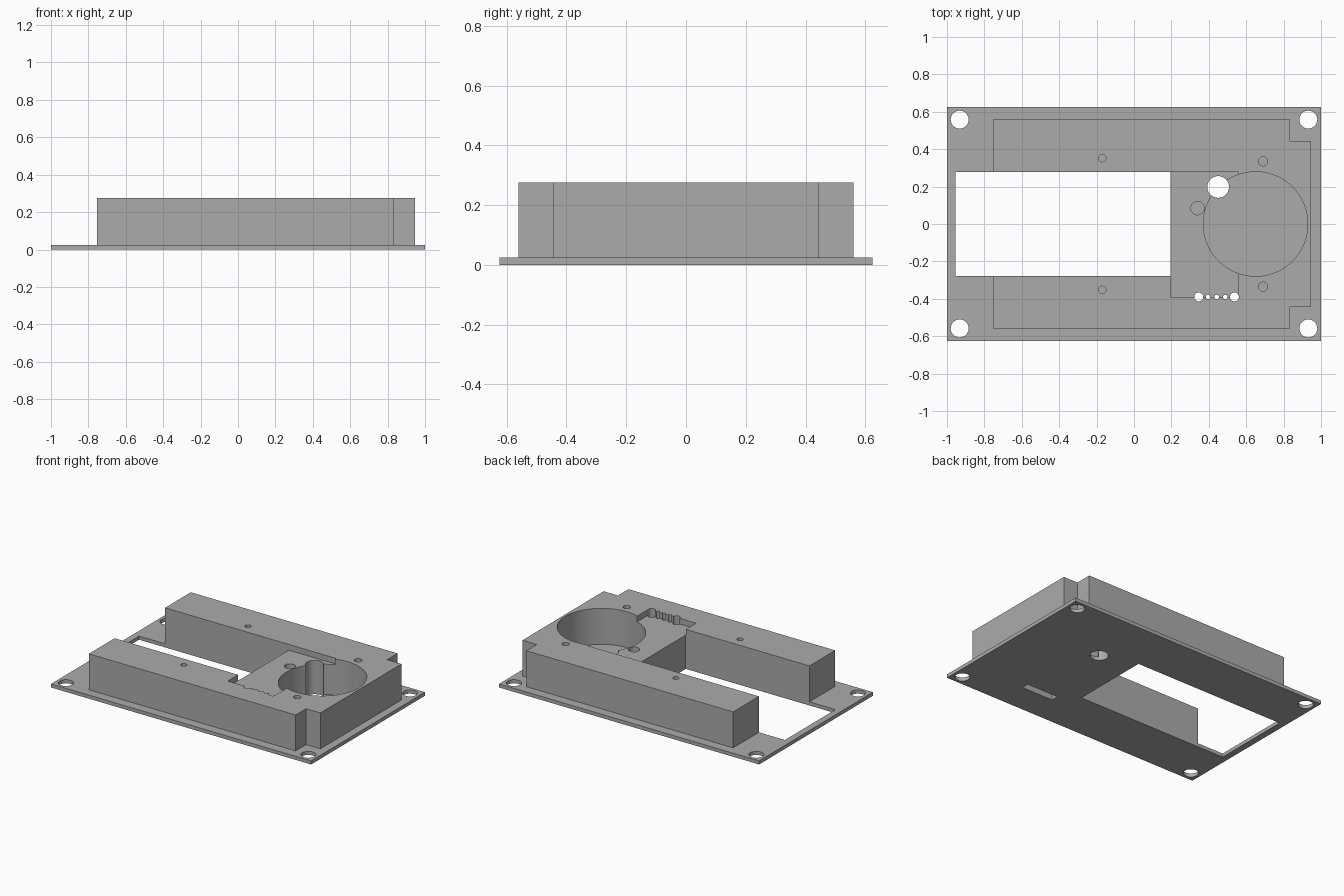
import bpy, bmesh, math

cube = bpy.data.objects.get("Cube")
if cube:
    bpy.data.objects.remove(cube, do_unlink=True)

grey = bpy.data.materials.new("plain grey")
grey.use_nodes = True
colour = (0.41, 0.41, 0.41, 1)
grey.diffuse_color = colour
grey.node_tree.nodes["Principled BSDF"].inputs["Base Color"].default_value = colour

PLATE, RECESS, TOP = 0.025, 0.235, 0.275
BELOW, ABOVE = -0.1, 0.4


def prism(name, outline, z0, z1):
    """Extrude a closed outline from z0 to z1."""
    bm = bmesh.new()
    face = bm.faces.new([bm.verts.new((x, y, z0)) for x, y in outline])
    ext = bmesh.ops.extrude_face_region(bm, geom=[face])
    moved = [v for v in ext["geom"] if isinstance(v, bmesh.types.BMVert)]
    bmesh.ops.translate(bm, verts=moved, vec=(0, 0, z1 - z0))
    bmesh.ops.recalc_face_normals(bm, faces=bm.faces)
    mesh = bpy.data.meshes.new(name)
    bm.to_mesh(mesh)
    bm.free()
    mesh.materials.append(grey)
    obj = bpy.data.objects.new(name, mesh)
    bpy.context.collection.objects.link(obj)
    return obj


def box(name, x0, x1, y0, y1, z0, z1):
    return prism(name, [(x0, y0), (x1, y0), (x1, y1), (x0, y1)], z0, z1)


def disc(name, x, y, r, z0, z1, sides=32):
    ring = [(x + r * math.cos(math.tau * i / sides), y + r * math.sin(math.tau * i / sides))
            for i in range(sides)]
    return prism(name, ring, z0, z1)


def combine(target, tool, operation="DIFFERENCE"):
    """Apply one boolean and discard the tool."""
    tool.hide_render = True
    mod = target.modifiers.new("shape", "BOOLEAN")
    mod.operation, mod.solver, mod.object = operation, "EXACT", tool
    bpy.ops.object.select_all(action="DESELECT")
    bpy.context.view_layer.objects.active = target
    target.select_set(True)
    bpy.ops.object.modifier_apply(modifier=mod.name)
    bpy.data.objects.remove(tool, do_unlink=True)


# Base flange and raised body with stepped end corners
housing = box("housing", -1, 1, -0.625, 0.625, 0, PLATE)
half = [(-0.755, 0.56), (0.835, 0.56), (0.835, 0.445), (0.945, 0.445)]
body = prism("body", half + [(x, -y) for x, y in reversed(half)], 0.01, TOP)
combine(housing, body, "UNION")

# Shallow recess, long window and round well
combine(housing, box("recess", 0.195, 0.56, -0.39, 0.277, RECESS, ABOVE))
combine(housing, box("window", -0.955, 0.196, -0.277, 0.277, BELOW, ABOVE))
combine(housing, disc("well", 0.65, 0, 0.279, PLATE, ABOVE, 96))

# Corner mounting holes and blind screw holes
for side in (-1, 1):
    for end in (-1, 1):
        combine(housing, disc("mount_hole", 0.932 * end, 0.558 * side, 0.048, BELOW, ABOVE))
    combine(housing, disc("bar_screw_hole", -0.17, 0.352 * side, 0.02, 0.12, ABOVE))
    combine(housing, disc("well_screw_hole", 0.69, 0.335 * side, 0.024, 0.12, ABOVE))

# Cable passage and blind peg hole beside the well
combine(housing, disc("cable_hole", 0.45, 0.198, 0.058, BELOW, ABOVE, 48))
combine(housing, disc("peg_hole", 0.34, 0.085, 0.036, 0.12, ABOVE))

# Connector pocket underneath, with its row of pin holes
combine(housing, box("connector_pocket", 0.32, 0.56, -0.415, -0.365, BELOW, 0.09))
for x, r in ((0.346, 0.024), (0.396, 0.012), (0.442, 0.012), (0.488, 0.012), (0.537, 0.024)):
    combine(housing, disc("pin_hole", x, -0.39, r, BELOW, ABOVE, 24))

bpy.ops.object.shade_smooth_by_angle(angle=math.radians(30))
